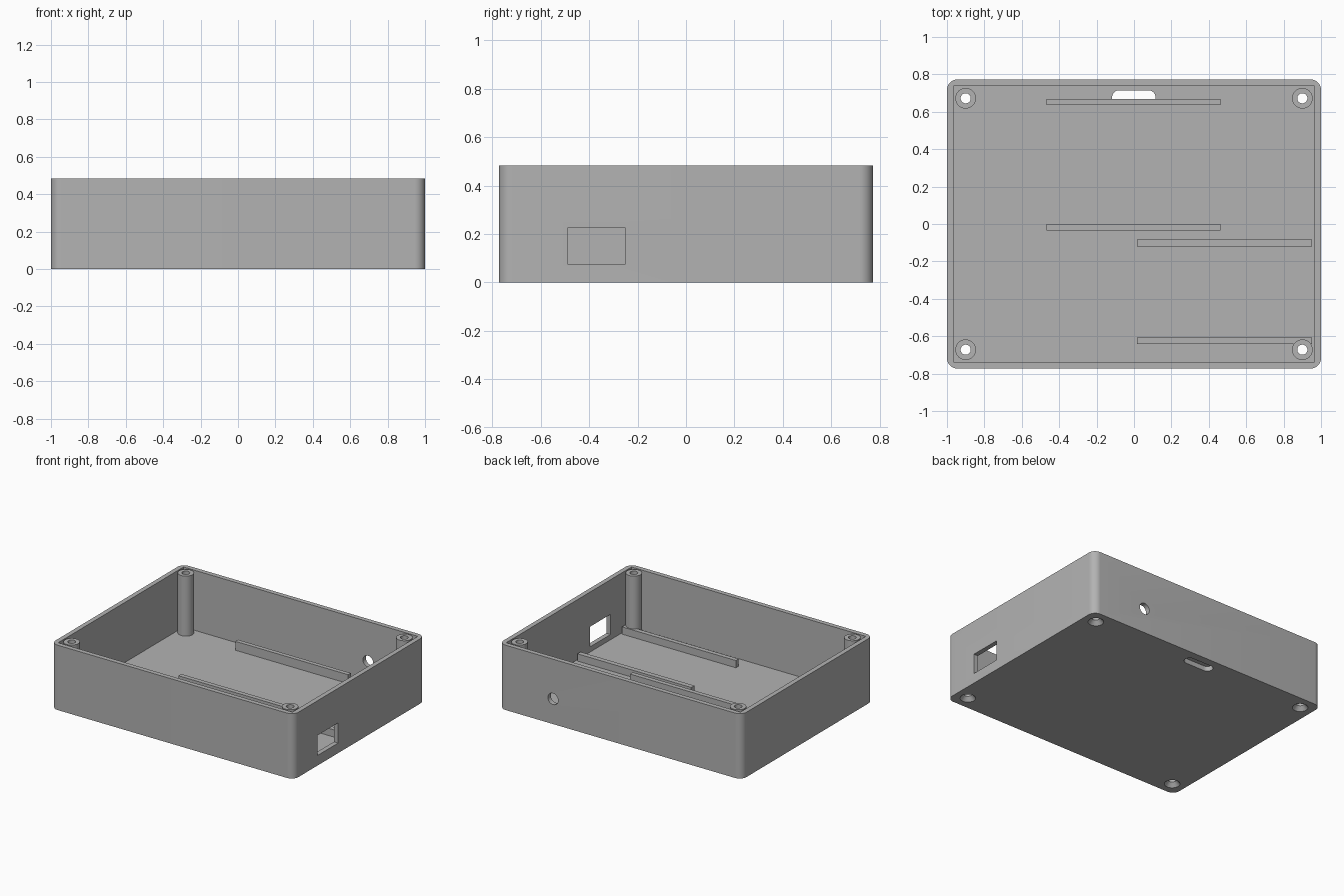
import bpy, bmesh, math
from mathutils import Matrix, Vector

cube = bpy.data.objects.get("Cube")
if cube:
    bpy.data.objects.remove(cube, do_unlink=True)

W, D, H = 2.0, 1.545, 0.483      # outer size
WALL, FLOOR = 0.035, 0.036
SCREWS = [(sx * 0.9, sy * 0.672) for sx in (-1, 1) for sy in (-1, 1)]

grey = bpy.data.materials.new("plain grey")
grey.use_nodes = True
colour = (0.45, 0.45, 0.45, 1)
grey.diffuse_color = colour
grey.node_tree.nodes["Principled BSDF"].inputs["Base Color"].default_value = colour


def make(name, bm):
    bmesh.ops.recalc_face_normals(bm, faces=bm.faces)
    mesh = bpy.data.meshes.new(name)
    bm.to_mesh(mesh)
    bm.free()
    mesh.materials.append(grey)
    obj = bpy.data.objects.new(name, mesh)
    bpy.context.collection.objects.link(obj)
    return obj


def box(name, x, y, z, radius=0):
    """Box from (min, max) ranges, with optionally rounded upright edges."""
    bm = bmesh.new()
    lo, hi = Vector((x[0], y[0], z[0])), Vector((x[1], y[1], z[1]))
    bmesh.ops.create_cube(bm, size=1, matrix=Matrix.Translation((lo + hi) / 2)
                          @ Matrix.Diagonal((*(hi - lo), 1)))
    if radius:
        upright = [e for e in bm.edges
                   if abs(e.verts[0].co.z - e.verts[1].co.z) > 1e-4]
        bmesh.ops.bevel(bm, geom=upright, offset=radius, segments=10,
                        profile=0.5, affect='EDGES')
    return make(name, bm)


def rod(name, centre, r1, r2, depth, turn=0):
    """Cylinder or cone about its centre, turned around the x axis."""
    bm = bmesh.new()
    bmesh.ops.create_cone(bm, cap_ends=True, segments=40, radius1=r1, radius2=r2,
                          depth=depth, matrix=Matrix.Translation(centre)
                          @ Matrix.Rotation(turn, 4, 'X'))
    return make(name, bm)


def select(obj):
    bpy.ops.object.select_all(action='DESELECT')
    obj.select_set(True)
    bpy.context.view_layer.objects.active = obj


def cut(obj, *cutters):
    for cutter in cutters:
        select(obj)
        mod = obj.modifiers.new("cut", 'BOOLEAN')
        mod.operation, mod.solver, mod.object = 'DIFFERENCE', 'EXACT', cutter
        bpy.ops.object.modifier_apply(modifier=mod.name)
        bpy.data.objects.remove(cutter, do_unlink=True)


def screw_cutters(x, y):
    """Straight drill hole and the countersink under the floor."""
    return (rod("drill", (x, y, H / 2), 0.027, 0.027, H + 0.2),
            rod("countersink", (x, y, 0.01), 0.0617, 0.027, 0.04))


# Open tray with its openings
tray = box("tray", (-W / 2, W / 2), (-D / 2, D / 2), (0, H), 0.055)
inx, iny = W / 2 - WALL, D / 2 - WALL
cut(tray,
    box("cavity", (-inx, inx), (-iny, iny), (FLOOR, H + 0.1)),
    box("side_port", (0.9, 1.1), (-0.49, -0.25), (0.075, 0.225)),
    rod("cable_hole", (0.555, D / 2, 0.187), 0.042, 0.042, 0.2, math.pi / 2),
    box("floor_slot", (-0.117, 0.115), (0.638, 0.715), (-0.1, 0.06), 0.038))
for x, y in SCREWS:
    cut(tray, *screw_cutters(x, y))

# Screw posts in the corners
posts = []
for i, (x, y) in enumerate(SCREWS):
    post = rod(f"screw_post_{i + 1}", (x, y, (FLOOR + H) / 2), 0.055, 0.055, H - FLOOR)
    cut(post, screw_cutters(x, y)[0])
    posts.append(post)
for obj in list(bpy.data.objects):
    if obj.name.startswith("countersink"):
        bpy.data.objects.remove(obj, do_unlink=True)

# Two pairs of board rails on the floor
for name, xs, y, top in (("rear_rail", (-0.467, 0.462), (0.635, 0.667), 0.102),
                         ("middle_rail", (-0.467, 0.462), (-0.035, -0.001), 0.102),
                         ("inner_side_rail", (0.015, 0.953), (-0.12, -0.083), 0.09),
                         ("front_side_rail", (0.015, 0.953), (-0.642, -0.608), 0.09)):
    box(name, xs, y, (FLOOR, top))

for obj in [tray] + posts:
    select(obj)
    bpy.ops.object.shade_smooth_by_angle(angle=math.radians(30))
